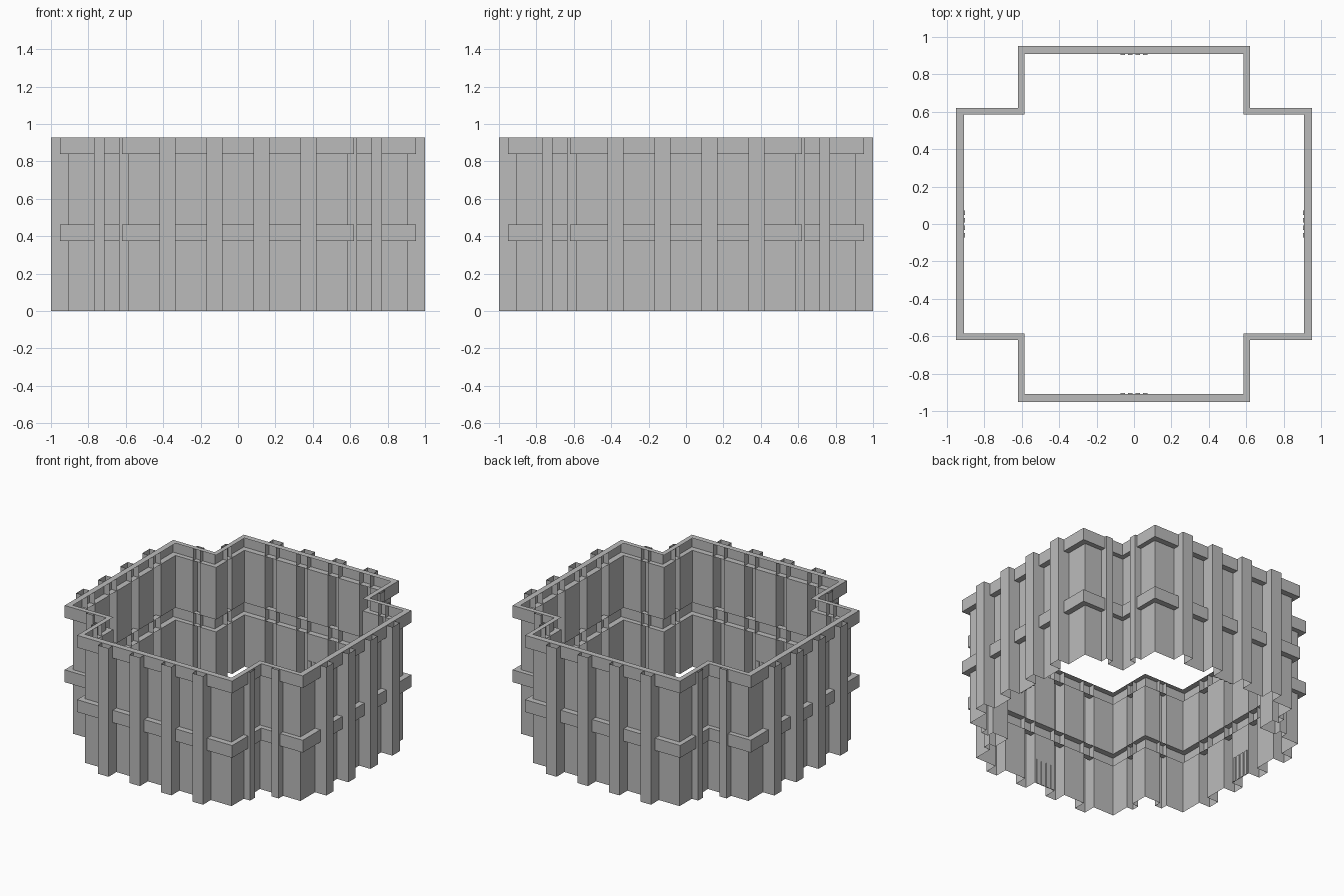
import bpy, bmesh
from math import pi
from mathutils import Matrix

cube = bpy.data.objects.get("Cube")
if cube:
    bpy.data.objects.remove(cube)

grey = bpy.data.materials.new("weathered_grey")
grey.use_nodes = True
tint = (0.5, 0.5, 0.5, 1)
grey.diffuse_color = tint
grey.node_tree.nodes["Principled BSDF"].inputs["Base Color"].default_value = tint

TOP = 0.928
WALL, NOOK = 0.91, 0.586            # sheet distance: long walls, recessed corners
BAND_OUT, BAND_NOOK = 0.952, 0.62   # band faces
BANDS = {"middle_band": (0.374, 0.463), "top_band": (0.84, TOP)}
BAYS = [(0, 0.374), (0.463, 0.84)]  # heights where the sheet is flat

# (start, end, wall distance, rib distance, rib spans) for one quarter
SIDES = [
    (-NOOK, NOOK, WALL, 1.0, [(-0.42, -0.335), (-0.168, -0.084), (0.084, 0.168), (0.335, 0.42)]),
    (NOOK, WALL, NOOK, 0.636, [(0.715, 0.77)]),
    (-WALL, -NOOK, NOOK, 0.636, [(-0.77, -0.715)]),
]


def finish(bm, name, quarters=False):
    """Turn a bmesh into an object, optionally repeated on all four sides."""
    if quarters:
        source = bm.faces[:]
        for k in range(1, 4):
            copy = bmesh.ops.duplicate(bm, geom=source)["geom"]
            verts = [g for g in copy if isinstance(g, bmesh.types.BMVert)]
            bmesh.ops.rotate(bm, verts=verts, matrix=Matrix.Rotation(k * pi / 2, 3, "Z"))
    bmesh.ops.remove_doubles(bm, verts=bm.verts, dist=0.0005)
    mesh = bpy.data.meshes.new(name)
    bm.to_mesh(mesh)
    bm.free()
    mesh.materials.append(grey)
    obj = bpy.data.objects.new(name, mesh)
    bpy.context.collection.objects.link(obj)


def face(bm, *points):
    bm.faces.new([bm.verts.new(p) for p in points])


def upright(bm, path, z0, z1):
    """Vertical sheet along a plan path."""
    for (ax, ay), (bx, by) in zip(path, path[1:]):
        face(bm, (ax, ay, z0), (bx, by, z0), (bx, by, z1), (ax, ay, z1))


# Flat wall sheets between the ribs
bm = bmesh.new()
for start, end, wall, out, ribs in SIDES:
    stops = [start] + [x for rib in ribs for x in rib] + [end]
    for a, b in zip(stops[::2], stops[1::2]):
        for z0, z1 in BAYS:
            upright(bm, [(a, -wall), (b, -wall)], z0, z1)
finish(bm, "wall_sheets", True)

# Hollow vertical ribs, open at the ends and towards the inside
bm = bmesh.new()
for start, end, wall, out, ribs in SIDES:
    for a, b in ribs:
        upright(bm, [(a, -wall), (a, -out), (b, -out), (b, -wall)], 0, TOP)
finish(bm, "vertical_ribs", True)


def outline(far, near):
    """Plan of the cross-shaped enclosure, one quarter turned four times."""
    corners, quarter = [], [(-near, -far), (near, -far), (near, -near)]
    for k in range(4):
        corners += quarter
        quarter = [(-y, x) for x, y in quarter]
    return corners + corners[:1]


# Horizontal bands, hollow towards the inside
outer, inner = outline(BAND_OUT, BAND_NOOK), outline(WALL, NOOK)
for name, (z0, z1) in BANDS.items():
    bm = bmesh.new()
    upright(bm, outer, z0, z1)
    for i in range(len(outer) - 1):
        o0, o1, i0, i1 = outer[i], outer[i + 1], inner[i], inner[i + 1]
        face(bm, (*o0, z1), (*o1, z1), (*i1, z1), (*i0, z1))
        face(bm, (*i0, z0), (*i1, z0), (*o1, z0), (*o0, z0))
    finish(bm, name, False)

# Small slatted grates at the foot of each long wall, on the inside
bm = bmesh.new()
for k in range(4):
    x = -0.06 + 0.04 * k
    place = Matrix.Translation((x, -WALL + 0.003, 0.09)) @ Matrix.Diagonal((0.022, 0.006, 0.18, 1))
    bmesh.ops.create_cube(bm, size=1, matrix=place)
finish(bm, "grate_slats", True)
